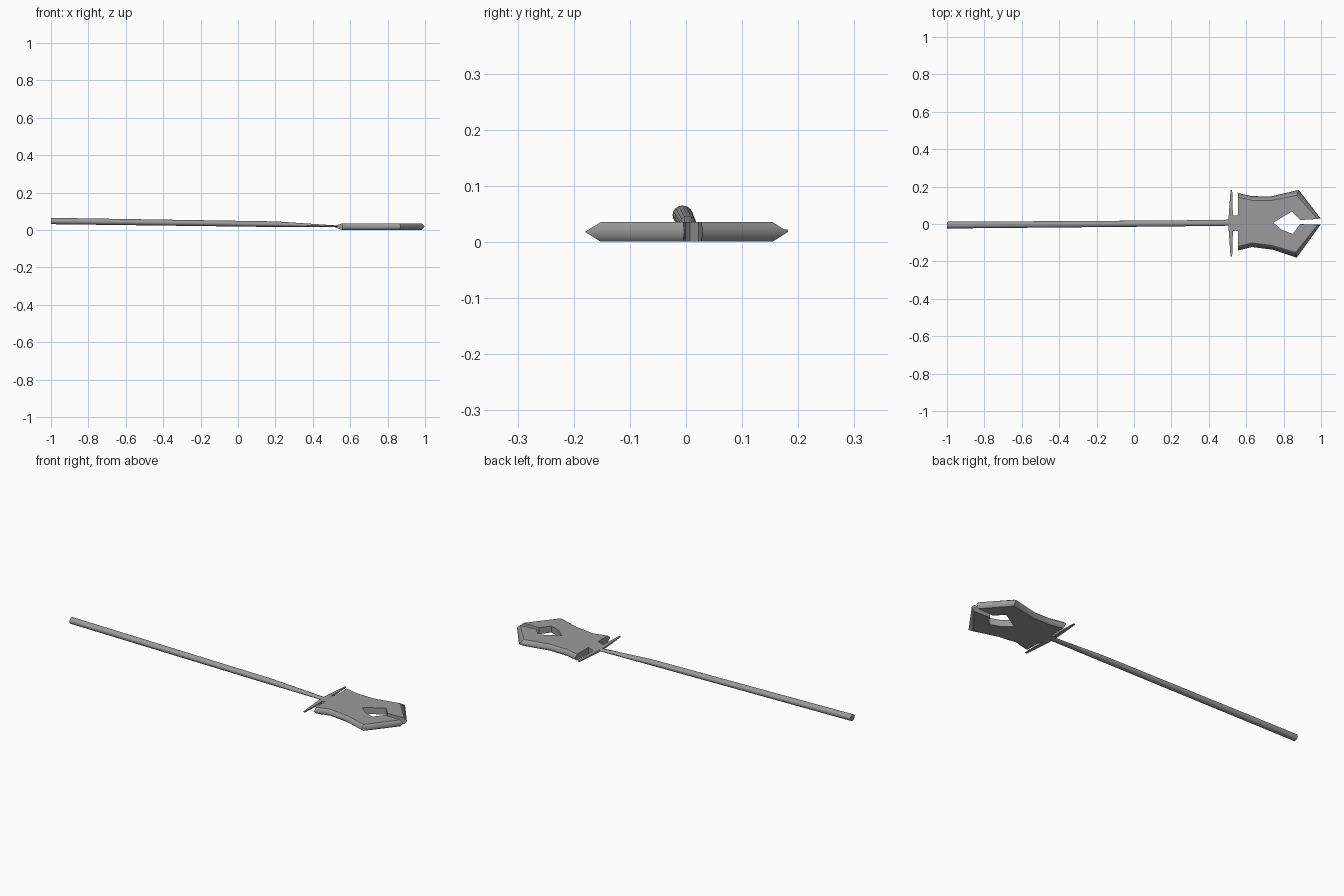
import bpy, bmesh, math

if "Cube" in bpy.data.objects:
    bpy.data.objects.remove(bpy.data.objects["Cube"])

grey = bpy.data.materials.new("dark_grey")
grey.diffuse_color = (0.33, 0.33, 0.33, 1)
grey.use_nodes = True
grey.node_tree.nodes["Principled BSDF"].inputs["Base Color"].default_value = grey.diffuse_color


def loft(name, rings, smooth=False):
    """Skin closed rings of equal length and cap both ends."""
    bm = bmesh.new()
    vs = [[bm.verts.new(p) for p in r] for r in rings]
    n = len(vs[0])
    sides = []
    for a, b in zip(vs, vs[1:]):
        for i in range(n):
            j = (i + 1) % n
            sides.append(bm.faces.new((a[i], a[j], b[j], b[i])))
    caps = [bm.faces.new(vs[0][::-1]), bm.faces.new(vs[-1])]
    bmesh.ops.recalc_face_normals(bm, faces=bm.faces)
    bm.normal_update()
    if smooth:  # smooth sides, sharp cap rims and corners
        for f in sides:
            f.smooth = True
        level = {v: k for k, r in enumerate(vs) for v in r}
        for e in bm.edges:
            across = level[e.verts[0]] != level[e.verts[1]]
            rim = any(f in caps for f in e.link_faces)
            e.smooth = not (rim or (across and e.calc_face_angle(0) > math.radians(30)))
    bmesh.ops.triangulate(bm, faces=caps)
    me = bpy.data.meshes.new(name)
    bm.to_mesh(me)
    bm.free()
    me.materials.append(grey)
    ob = bpy.data.objects.new(name, me)
    bpy.context.collection.objects.link(ob)
    return ob


# Handle: slightly sloping round rod, flattened towards the head
# x, y centre, z centre, y radius, z radius
sections = [(-1, -0.006, 0.048, 0.018, 0.017), (0.2, 0.003, 0.031, 0.016, 0.015),
            (0.515, 0.007, 0.020, 0.016, 0.005)]
loft("handle", [[(x, y + ry * math.cos(t * math.tau / 16), z + rz * math.sin(t * math.tau / 16))
                 for t in range(16)] for x, y, z, ry, rz in sections], smooth=True)

# Claw blade: (x, y, bevel dx, bevel dy), running round one C-shaped outline
MID, HALF = 0.018, 0.0175
outline = [
    (0.556, 0.165, 0, -0.022), (0.63, 0.149, 0, -0.022), (0.73, 0.147, 0, -0.022),
    (0.880, 0.182, -0.010, -0.028), (0.998, 0.030, -0.016, -0.003),
    (0.888, 0.021, 0, 0), (0.845, 0.067, 0, 0), (0.745, 0.007, 0, 0),
    (0.79, -0.031, 0, 0), (0.848, -0.053, 0, 0), (0.888, -0.001, 0, 0),
    (0.998, -0.003, -0.016, -0.002), (0.870, -0.180, -0.006, 0.028),
    (0.74, -0.137, 0, 0.022), (0.63, -0.123, 0, 0.022), (0.556, -0.142, 0, 0.022),
]
loft("claw_blade", [[(x + k * dx, y + k * dy, z) for x, y, dx, dy in outline]
                    for k, z in ((1, MID - HALF), (0, MID), (1, MID + HALF))], smooth=True)

# Neck: wedge joining the blade and the guard
loft("neck", [[(x, y, MID + s * h) for y, s in ((-0.038, -1), (0.046, -1), (0.046, 1), (-0.038, 1))]
              for x, h in ((0.518, 0.004), (0.556, HALF))])

# Guard: thin crossbar narrowing to both ends
loft("guard", [[(x, y, 0.020 + s * h) for x, s in ((x0, -1), (x1, -1), (x1, 1), (x0, 1))]
               for y, x0, x1, h in ((-0.174, 0.516, 0.525, 0.002), (-0.03, 0.506, 0.529, 0.005),
                                    (0.038, 0.506, 0.529, 0.005), (0.182, 0.516, 0.525, 0.002))])
